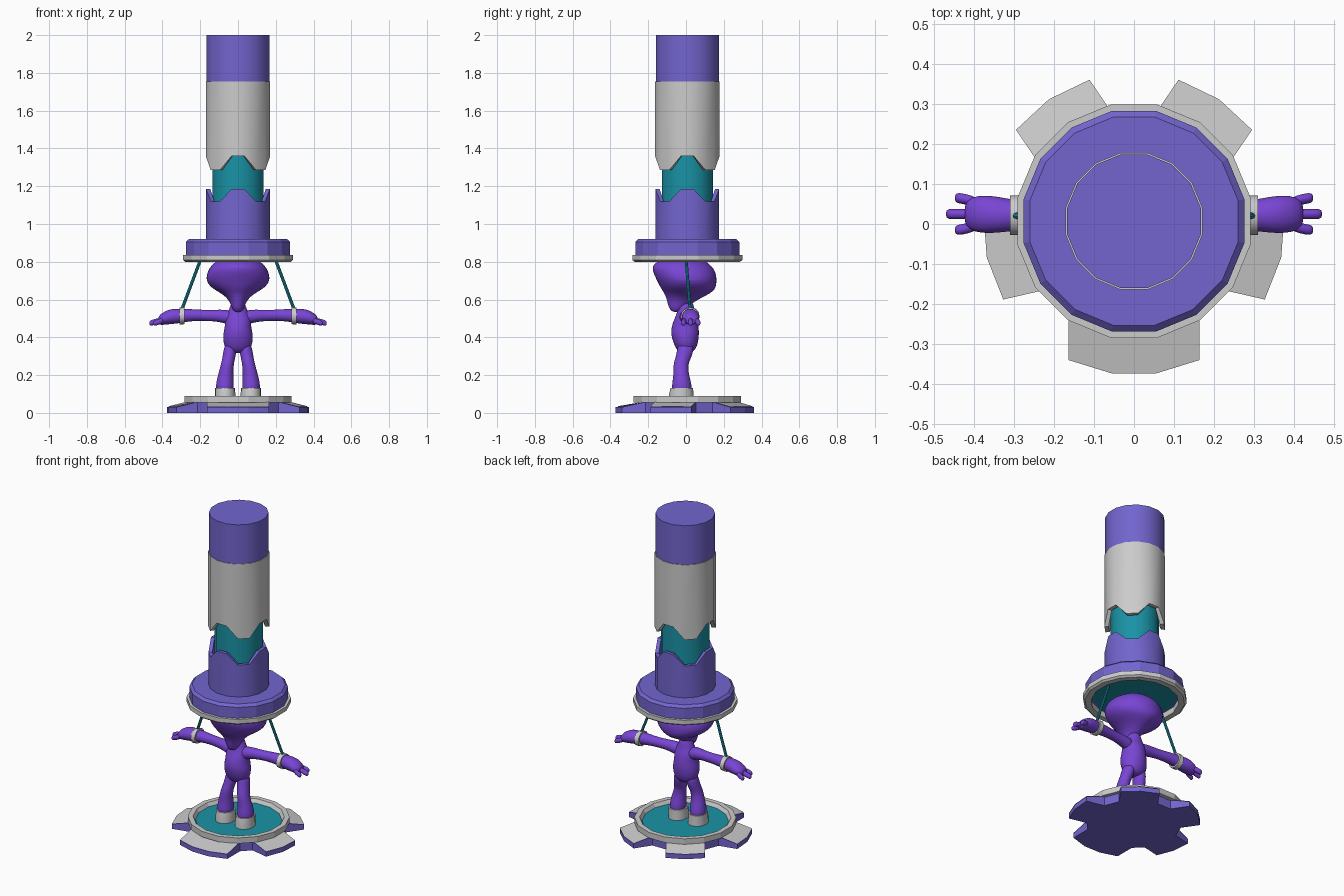
import bpy, bmesh, math
from mathutils import Vector

if "Cube" in bpy.data.objects:
    bpy.data.objects.remove(bpy.data.objects["Cube"])

def material(name, color):
    m = bpy.data.materials.new(name)
    m.diffuse_color = (*color, 1)
    m.use_nodes = True
    m.node_tree.nodes["Principled BSDF"].inputs["Base Color"].default_value = m.diffuse_color
    return m

PURPLE = material("violet", (0.17, 0.13, 0.62))
SKIN = material("deep_purple", (0.19, 0.06, 0.66))
TEAL = material("teal", (0.01, 0.29, 0.38))
CY = 0.007            # the rig sits slightly behind the origin
N = 16

def finish(name, bm, mat=None, smooth=False, subsurf=0, mirror=False):
    bmesh.ops.recalc_face_normals(bm, faces=bm.faces)
    me = bpy.data.meshes.new(name)
    bm.to_mesh(me)
    bm.free()
    ob = bpy.data.objects.new(name, me)
    bpy.context.collection.objects.link(ob)
    if mat:
        me.materials.append(mat)
    if mirror:
        ob.modifiers.new("mirror", 'MIRROR')
    if subsurf:
        s = ob.modifiers.new("subsurf", 'SUBSURF')
        s.levels = s.render_levels = subsurf
    if smooth:
        bpy.ops.object.select_all(action='DESELECT')
        ob.select_set(True)
        bpy.context.view_layer.objects.active = ob
        bpy.ops.object.shade_smooth_by_angle(angle=math.radians(40))
    return ob

def skin_rings(bm, rings, closed):
    k = len(rings)
    for j in range(k if closed else k - 1):
        a, b = rings[j], rings[(j + 1) % k]
        for i in range(len(a)):
            n = (i + 1) % len(a)
            bm.faces.new((a[i], a[n], b[n], b[i]))
    if not closed:
        bm.faces.new(rings[0])
        bm.faces.new(rings[-1])

def lathe(name, profile, mat=None, closed=False, smooth=False):
    """Revolve (radius, z) points; z may be a function of the side index."""
    bm = bmesh.new()
    rings = []
    for r, z in profile:
        ring = []
        for i in range(N):
            a = math.tau * (i + 0.5) / N
            ring.append(bm.verts.new((r * math.cos(a), CY + r * math.sin(a), z(i) if callable(z) else z)))
        rings.append(ring)
    skin_rings(bm, rings, closed)
    return finish(name, bm, mat, smooth)

def loft(name, sections, axis='z', mat=SKIN, mirror=False, subsurf=2, n=12):
    """Elliptical sections: position on axis, centre a/b, radius a/b."""
    bm = bmesh.new()
    rings = []
    for t, ca, cb, ra, rb in sections:
        ring = []
        for i in range(n):
            an = math.tau * i / n
            u, v = ca + ra * math.cos(an), cb + rb * math.sin(an)
            ring.append(bm.verts.new((u, v, t) if axis == 'z' else (t, u, v)))
        rings.append(ring)
    skin_rings(bm, rings, False)
    return finish(name, bm, mat, True, subsurf, mirror)

# Base: five-lobed plate on a 21-sided circle, with grey lobe tops
step = math.tau / 21
lobes = [(-1.5 * step - math.pi / 2, 3)]
for k in range(4):
    lobes.append((-math.pi / 2 + step * (3.5 + 4 * k), 2))
bm, plates = bmesh.new(), bmesh.new()
low, high, roots = [], [], []
for start, segs in lobes:
    mid = start + segs * step / 2
    half = math.asin(0.377 * math.sin(segs * step / 2) / 0.27)
    pts = [(mid - half, 0.27, 0.058)]
    pts += [(start + i * step, 0.377, 0.03) for i in range(segs + 1)]
    pts += [(mid + half, 0.27, 0.058)]
    tab = []
    for a, r, z in pts:
        x, y = r * math.cos(a), r * math.sin(a)
        low.append(bm.verts.new((x, y, 0)))
        tab.append(bm.verts.new((x, y, z)))
    bm.faces.new(tab)
    plates.faces.new([plates.verts.new(v.co + Vector((0, 0, 0.003))) for v in tab])
    roots += [tab[0], tab[-1]]
    high += tab
bm.faces.new(low)
bm.faces.new(roots)
for i in range(len(low)):
    n = (i + 1) % len(low)
    bm.faces.new((low[i], low[n], high[n], high[i]))
finish("base_plate", bm, PURPLE)
finish("base_lobe_tops", plates)
lathe("base_ring", [(0.29, 0.055), (0.29, 0.09), (0.26, 0.09), (0.245, 0.065), (0.245, 0.055)], closed=True)
lathe("base_floor", [(0.25, 0.055), (0.25, 0.068)], TEAL)

# Upper flange with its grey rim and recessed ceiling
lathe("flange_rim", [(0.285, 0.80), (0.297, 0.81), (0.297, 0.837), (0.25, 0.837), (0.25, 0.80)], closed=True)
lathe("flange", [(0.281, 0.836), (0.281, 0.905), (0.265, 0.92), (0.16, 0.92), (0.16, 0.86), (0.25, 0.836)], PURPLE, closed=True)
lathe("flange_ceiling", [(0.255, 0.838), (0.2, 0.845), (0.15, 0.9)], TEAL)

# Column: notched sleeves around a teal core
def notch(top, bottom):
    return lambda i: top if i % 4 in (0, 3) else bottom

low_edge, up_edge = notch(1.185, 1.12), notch(1.36, 1.285)
lathe("lower_sleeve", [(0.172, 0.91), (0.172, low_edge), (0.15, low_edge), (0.15, 0.91)], PURPLE, True, True)
lathe("column_core", [(0.138, 0.92), (0.138, 1.5)], TEAL, smooth=True)
lathe("upper_sleeve", [(0.174, up_edge), (0.174, 1.755), (0.15, 1.755), (0.15, up_edge)], None, True, True)
lathe("column_cap", [(0.17, 1.75), (0.17, 2.0)], PURPLE, smooth=True)

# Figure: head, torso
loft("head", [
    (0.533, 0, -0.055, 0.02, 0.02), (0.56, 0, -0.045, 0.036, 0.05),
    (0.60, 0, -0.02, 0.05, 0.085), (0.635, 0, 0.01, 0.095, 0.13),
    (0.66, 0, 0.012, 0.145, 0.152), (0.70, 0, 0.005, 0.18, 0.165),
    (0.75, 0, -0.01, 0.168, 0.175), (0.785, 0, -0.025, 0.145, 0.16),
    (0.815, 0, -0.02, 0.1, 0.11), (0.832, 0, -0.01, 0.04, 0.05)])
loft("torso", [
    (0.315, 0, 0.0, 0.045, 0.035), (0.35, 0, 0.0, 0.078, 0.062),
    (0.41, 0, -0.005, 0.085, 0.078), (0.46, 0, -0.005, 0.07, 0.075),
    (0.505, 0, 0.0, 0.075, 0.06), (0.54, 0, 0.0, 0.05, 0.045),
    (0.60, 0, 0.0, 0.032, 0.04)])

# Legs and boots
loft("legs", [
    (0.38, 0.035, 0.0, 0.035, 0.045), (0.31, 0.045, -0.005, 0.036, 0.045),
    (0.26, 0.056, -0.03, 0.034, 0.04), (0.20, 0.066, -0.025, 0.042, 0.042),
    (0.15, 0.07, -0.022, 0.05, 0.055), (0.10, 0.069, -0.022, 0.048, 0.055)], mirror=True)
loft("boots", [
    (0.06, 0.068, -0.025, 0.056, 0.066), (0.10, 0.068, -0.025, 0.054, 0.064),
    (0.132, 0.069, -0.022, 0.053, 0.06)], mat=None, mirror=True, subsurf=0, n=16)

# Arms, hands and fingers
loft("arms", [
    (0.02, 0.0, 0.5, 0.045, 0.045), (0.09, 0.005, 0.515, 0.034, 0.034),
    (0.17, 0.015, 0.516, 0.028, 0.029), (0.25, 0.02, 0.518, 0.034, 0.033),
    (0.31, 0.022, 0.513, 0.042, 0.04), (0.36, 0.024, 0.51, 0.05, 0.042),
    (0.40, 0.025, 0.498, 0.047, 0.034), (0.425, 0.025, 0.488, 0.03, 0.022)], 'x', mirror=True)
for k, (dy, tip) in enumerate(((-1, 0.445), (0, 0.467), (1, 0.445))):
    loft(f"finger_{k + 1}", [
        (0.39, 0.025 + dy * 0.028, 0.492, 0.015, 0.017),
        (tip - 0.025, 0.025 + dy * 0.037, 0.482, 0.014, 0.017),
        (tip - 0.005, 0.025 + dy * 0.04, 0.475, 0.015, 0.017),
        (tip + 0.003, 0.025 + dy * 0.04, 0.474, 0.008, 0.009)], 'x', mirror=True, n=8)

# Grey wrist cuffs and the teal rods that hold them
loft("cuffs", [(0.283, 0.022, 0.515, 0.049, 0.045), (0.31, 0.022, 0.512, 0.049, 0.045)],
     'x', None, True, 0, 16)
bm = bmesh.new()
rings = []
for c in (Vector((0.30, 0.022, 0.54)), Vector((0.186, -0.002, 0.845))):
    rings.append([bm.verts.new(c + Vector((0.009 * math.cos(math.tau * i / 8), 0.008 * math.sin(math.tau * i / 8), 0)))
                  for i in range(8)])
skin_rings(bm, rings, False)
finish("support_rods", bm, TEAL, True, mirror=True)
